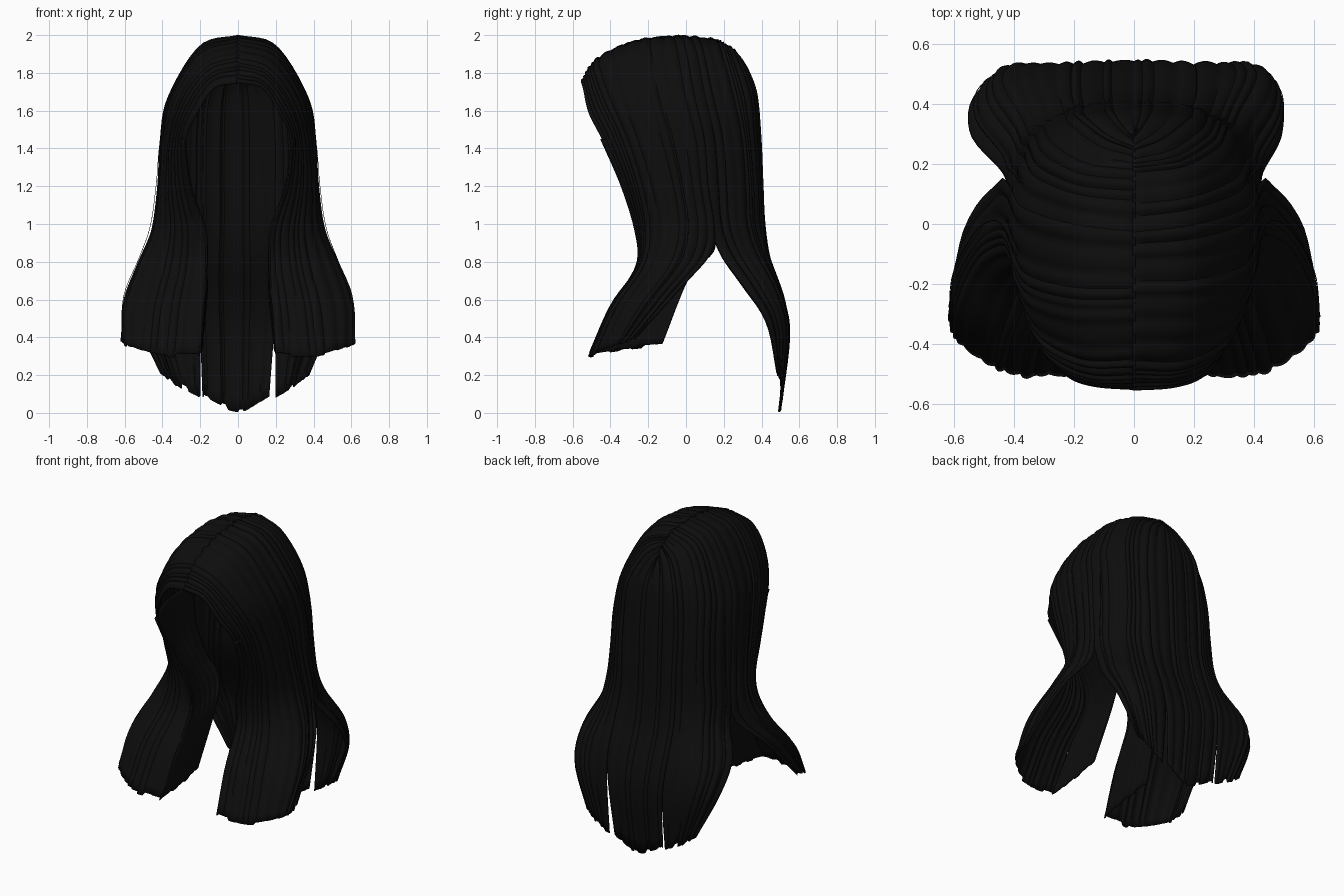
import bpy, bmesh, math, random
from mathutils import Vector

random.seed(4)
if "Cube" in bpy.data.objects:
    bpy.data.objects.remove(bpy.data.objects["Cube"], do_unlink=True)

hair = bpy.data.materials.new("soft black hair")
hair.use_nodes = True
hair.diffuse_color = (.004, .004, .004, 1)
shader = hair.node_tree.nodes["Principled BSDF"]
shader.inputs["Base Color"].default_value = hair.diffuse_color
shader.inputs["Roughness"].default_value = .8


def spline(points, t):
    """Catmull-Rom point at t in 0..1 along a list of vectors."""
    last = len(points) - 1
    s = min(max(t, 0), 1) * last
    i = min(int(s), last - 1)
    f = s - i
    b, c = points[i], points[i + 1]
    a = points[i - 1] if i else 2 * b - c
    d = points[i + 2] if i + 2 <= last else 2 * c - b
    return b + f / 2 * (c - a + f * (2 * a - 5 * b + 4 * c - d + f * (3 * (b - c) + d - a)))


def guide(*points):
    return [Vector(p) for p in points]


def flipped(path):
    return [Vector((-p.x, p.y, p.z)) for p in path]


def narrowed(path, amounts):
    """Copy a guide with its last points pulled toward the middle."""
    path = [p.copy() for p in path]
    for p, amount in zip(reversed(path), amounts):
        p.x -= amount
    return path


def on_sheet(guides, u, t):
    return spline([spline(g, t) for g in guides], u)


def hair_sheet(name, guides, strands, side=1, parted=True, rib=.012):
    """Loft a sheet over the guides and groove it into uneven strands."""
    per, rows = 5, 44
    widths = [random.uniform(.5, 1.5) for _ in range(strands)]
    starts = [sum(widths[:i]) / sum(widths) for i in range(strands + 1)] + [1]
    lengths = [random.uniform(.99, 1) for _ in range(strands + 1)]
    bulges = [random.uniform(.4, 1) * rib for _ in range(strands + 1)]
    bm = bmesh.new()
    grid, lift = [], {}
    for c in range(strands * per + 1):
        strand, phase = divmod(c, per)
        u = starts[strand] + (starts[strand + 1] - starts[strand]) * phase / per
        column = []
        for r in range(rows + 1):
            p = on_sheet(guides, u, r / rows * lengths[strand])
            p.x *= side
            v = bm.verts.new(p)
            lift[v] = bulges[strand] * math.sin(math.pi * phase / per)
            column.append(v)
        grid.append(column)
    for a, b in zip(grid, grid[1:]):
        for r in range(rows):
            face = [a[r], a[r + 1], b[r + 1], b[r]]
            bm.faces.new(face if side > 0 else face[::-1])
    bm.normal_update()
    for v, height in lift.items():
        v.co += v.normal * (height - rib / 2)
    if parted:
        for column in grid:
            column[0].co.x = -.004 * side
    mesh = bpy.data.meshes.new(name)
    bm.to_mesh(mesh)
    bm.free()
    mesh.materials.append(hair)
    obj = bpy.data.objects.new(name, mesh)
    bpy.context.collection.objects.link(obj)
    solid = obj.modifiers.new("thickness", "SOLIDIFY")
    solid.thickness = .008
    solid.offset = -1
    bpy.ops.object.select_all(action="DESELECT")
    obj.select_set(True)
    bpy.context.view_layer.objects.active = obj
    bpy.ops.object.shade_smooth_by_angle(angle=math.radians(50))


def loose_strand(name, guides, u, side):
    """A thin stray strand floating just outside a sheet."""
    data = bpy.data.curves.new(name, "CURVE")
    data.dimensions = "3D"
    data.bevel_depth = .0015
    data.bevel_resolution = 1
    line = data.splines.new("POLY")
    count = 30
    line.points.add(count)
    for i in range(count + 1):
        t = .3 + .68 * i / count
        p = on_sheet(guides, u, t)
        p.x = side * (p.x + .012 * math.sin(math.pi * i / count))
        line.points[i].co = (*p, 1)
    data.materials.append(hair)
    bpy.context.collection.objects.link(bpy.data.objects.new(name, data))


# Front curtain: face edge, cheek, temple, then the edge over the ear
front = [
    guide((0, -.56, 1.75), (.13, -.55, 1.72), (.22, -.52, 1.59), (.28, -.45, 1.45), (.25, -.34, 1.2),
          (.17, -.27, .97), (.16, -.26, .78), (.18, -.4, .57), (.2, -.52, .3)),
    guide((0, -.48, 1.87), (.16, -.48, 1.82), (.29, -.42, 1.65), (.35, -.33, 1.45), (.36, -.25, 1.2),
          (.34, -.21, .97), (.36, -.24, .78), (.41, -.38, .57), (.44, -.5, .3)),
    guide((0, -.28, 1.97), (.2, -.28, 1.91), (.35, -.24, 1.68), (.4, -.17, 1.45), (.42, -.1, 1.2),
          (.45, -.07, .97), (.53, -.12, .78), (.6, -.27, .57), (.6, -.39, .35)),
    guide((0, -.02, 2), (.2, 0, 1.945), (.37, .05, 1.67), (.41, .1, 1.45), (.42, .12, 1.2),
          (.44, .15, 1), (.46, .14, .86), (.56, .01, .7), (.62, -.28, .38)),
]

# Inner side of the front lock, rising along the inside of the cheek
inner = [
    guide((.39, .1, 1.45), (.38, .11, 1.2), (.33, .14, 1), (.24, .15, .86), (.17, .02, .72), (.2, -.13, .35)),
    guide((.37, -.2, 1.45), (.36, -.13, 1.2), (.27, -.08, 1), (.2, -.07, .84), (.16, -.17, .68), (.19, -.33, .33)),
    guide((.28, -.45, 1.45), (.25, -.34, 1.2), (.17, -.27, .97), (.16, -.26, .8), (.17, -.35, .63), (.2, -.52, .3)),
]

# Back side lock: from over the ear round to the split beside the middle
ear = guide((0, -.04, 2), (.2, -.01, 1.945), (.37, .04, 1.67), (.41, .09, 1.45), (.42, .11, 1.2),
            (.43, .13, 1), (.45, .18, .85), (.55, .3, .68), (.54, .43, .48), (.41, .49, .2))
nape = guide((0, .15, 1.98), (.18, .17, 1.915), (.3, .23, 1.68), (.33, .28, 1.45), (.34, .3, 1.2),
             (.36, .31, 1), (.38, .36, .85), (.44, .47, .65), (.42, .53, .45), (.32, .51, .14))
split = guide((0, .25, 1.93), (.1, .29, 1.85), (.18, .35, 1.68), (.2, .37, 1.45), (.2, .39, 1.2),
              (.2, .4, 1), (.21, .44, .83), (.21, .52, .6), (.2, .54, .4), (.2, .51, .08))
left_back = [narrowed(ear, (.03, .05, .05, .01)), nape, split]
right_back = [ear, nape, split]

# Middle back lock: pulled in at the left to leave a slit, nearly closed at the right
middle = guide((0, .3, 1.87), (0, .34, 1.8), (0, .38, 1.68), (0, .4, 1.45), (0, .41, 1.2),
               (0, .42, 1), (0, .45, .8), (0, .52, .6), (0, .55, .4), (0, .5, 0))
left_edge = narrowed(split, (.035, .01))
right_edge = flipped(narrowed(split, (.012,)))

for label, side, back in (("left", 1, left_back), ("right", -1, right_back)):
    hair_sheet(label + "_front_curtain", front, 13, side)
    hair_sheet(label + "_curtain_inner_side", inner, 6, side, parted=False, rib=.005)
    hair_sheet(label + "_back_lock", back, 8, side)
    for n, (sheet, u) in enumerate(((front, .8), (back, .15))):
        loose_strand(f"{label}_loose_strand_{n + 1}", sheet, u, side)
hair_sheet("middle_back_lock", [left_edge, middle, right_edge], 8, parted=False)
